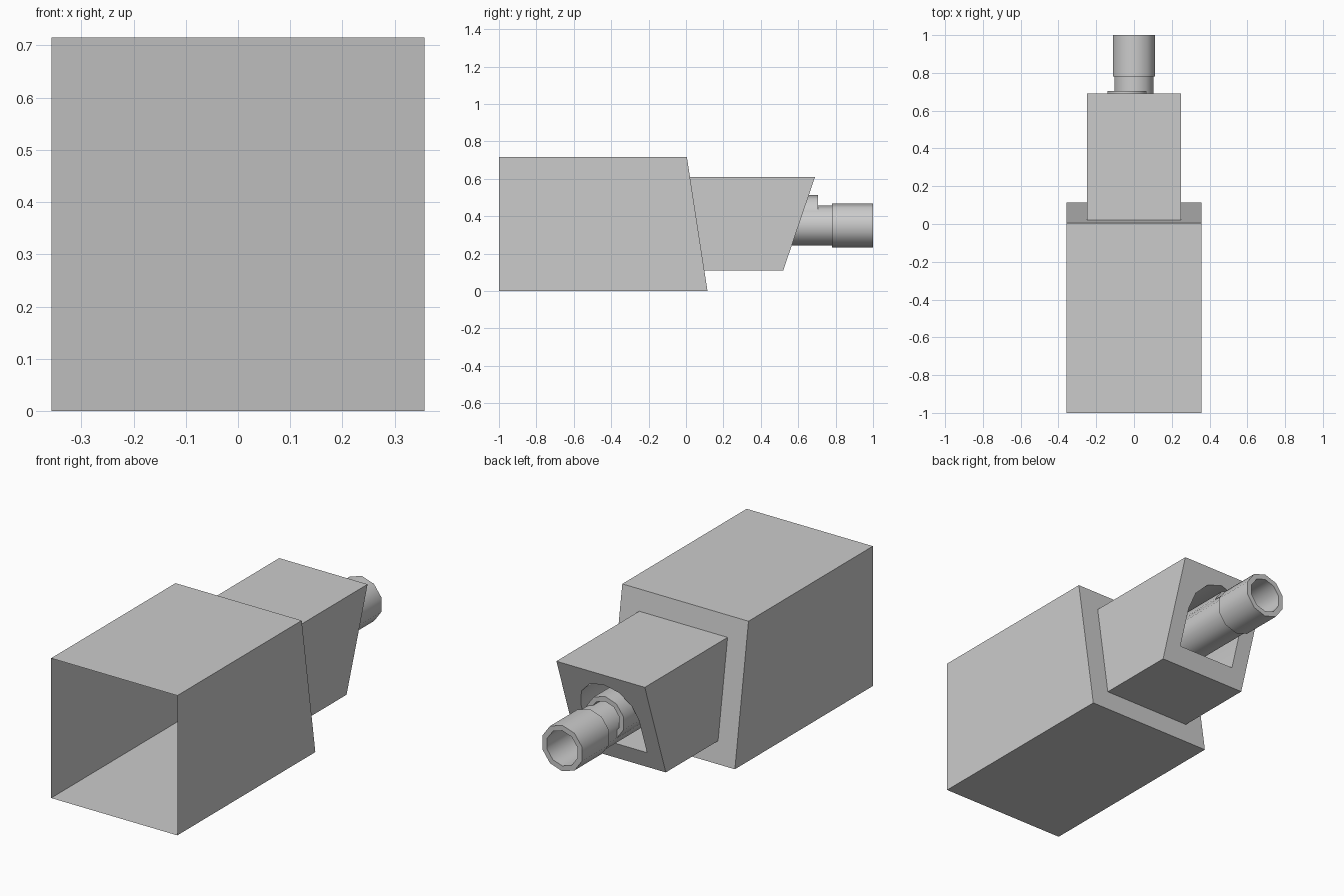
import bpy, bmesh
from math import sin, cos, pi, radians

if "Cube" in bpy.data.objects:
    bpy.data.objects.remove(bpy.data.objects["Cube"])


def wall_y(z):
    """Sloped rear wall of the large housing."""
    return 0.115 - 0.154 * z


def muzzle_face_y(z):
    """Sloped rear face of the small housing."""
    return 0.52 + 0.34 * (z - 0.11)


def rect(half, z0, z1):
    return [(-half, z0), (half, z0), (half, z1), (-half, z1)]


def ngon(r, cx, cz, n=10):
    return [(cx + r * sin(2 * pi * i / n), cz + r * cos(2 * pi * i / n)) for i in range(n)]


def ring(bm, outline, y):
    return [bm.verts.new((x, y(z) if callable(y) else y, z)) for x, z in outline]


def skin(bm, a, b):
    n = len(a)
    for i in range(n):
        j = (i + 1) % n
        bm.faces.new((a[i], a[j], b[j], b[i]))


def finish(bm, name, smooth=False):
    bmesh.ops.recalc_face_normals(bm, faces=bm.faces)
    mesh = bpy.data.meshes.new(name)
    bm.to_mesh(mesh)
    bm.free()
    obj = bpy.data.objects.new(name, mesh)
    bpy.context.collection.objects.link(obj)
    if smooth:
        bpy.ops.object.select_all(action='DESELECT')
        obj.select_set(True)
        bpy.context.view_layer.objects.active = obj
        bpy.ops.object.shade_smooth_by_angle(angle=radians(40))
    return obj


def tube(name, r_out, r_in, y0, y1, cx=0.0, cz=0.35):
    """Ten-sided pipe along y, closed as a solid ring."""
    bm = bmesh.new()
    rings = [ring(bm, ngon(r, cx, cz), y)
             for r, y in ((r_out, y0), (r_out, y1), (r_in, y1), (r_in, y0))]
    for i in range(4):
        skin(bm, rings[i], rings[(i + 1) % 4])
    return finish(bm, name, smooth=True)


# Large housing: thin shell, open at the front, sloped wall at the rear
bm = bmesh.new()
outline = rect(0.357, 0.0, 0.715)
front = ring(bm, outline, -1.0)
rear = ring(bm, outline, wall_y)
skin(bm, front, rear)
bm.faces.new(rear)
finish(bm, "large_housing")

# Small housing: sloped rear face with an arched tunnel
bm = bmesh.new()
outline = rect(0.25, 0.11, 0.61)
base = ring(bm, outline, wall_y)
outer = ring(bm, outline, muzzle_face_y)
skin(bm, base, outer)
arch = [(-0.165, 0.20), (0.165, 0.20)]
arch += [(0.165 * cos(pi * i / 6), 0.385 + 0.165 * sin(pi * i / 6)) for i in range(7)]
mouth = ring(bm, arch, muzzle_face_y)
deep = ring(bm, arch, 0.13)
skin(bm, mouth, deep)
bm.faces.new(deep)
rim = [bm.edges.get((loop[i - 1], loop[i])) for loop in (outer, mouth) for i in range(len(loop))]
bmesh.ops.triangle_fill(bm, edges=rim, use_beauty=True)
finish(bm, "small_housing", smooth=True)

# Barrel, wider end sleeve and the short offset pipe beside it
tube("barrel", 0.108, 0.088, 0.13, 0.79)
tube("end_sleeve", 0.1175, 0.09, 0.78, 1.0)
tube("offset_pipe", 0.11, 0.085, 0.13, 0.705, cx=-0.035, cz=0.402)
